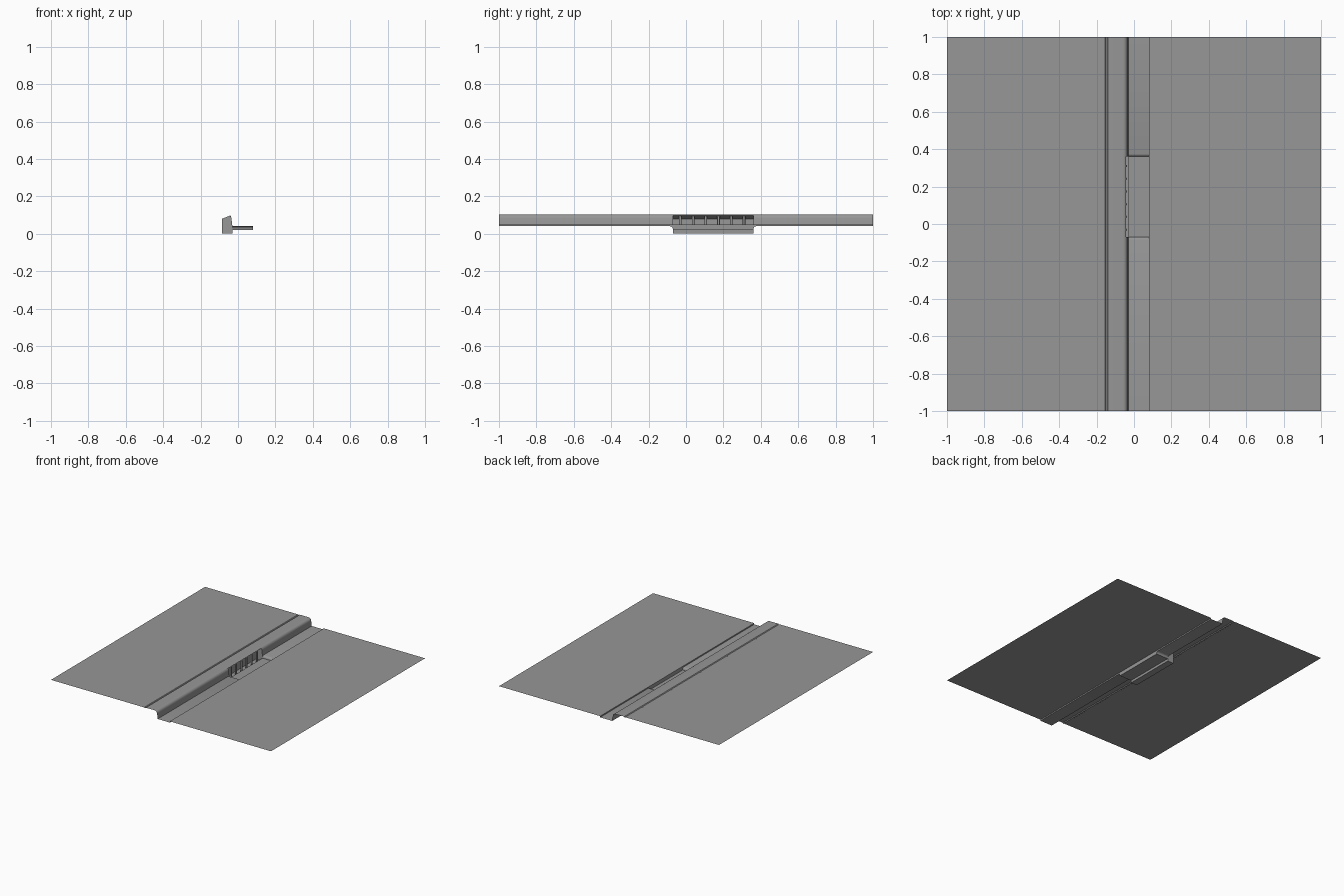
import bpy, bmesh, math

if "Cube" in bpy.data.objects:
    bpy.data.objects.remove(bpy.data.objects["Cube"])

Y0, Y1 = -0.07, 0.36          # inlet opening along the kerb
XF, XL = -0.03, 0.08          # kerb foot and road lip
ROAD, GUT, DIP, TOP = 0.05, 0.04, 0.02, 0.104

grey = bpy.data.materials.new("concrete_grey")
grey.diffuse_color = (0.31, 0.31, 0.31, 1)
grey.use_nodes = True
grey.node_tree.nodes["Principled BSDF"].inputs["Base Color"].default_value = grey.diffuse_color


def finish(ob):
    ob.data.materials.append(grey)
    bpy.ops.object.select_all(action='DESELECT')
    bpy.context.view_layer.objects.active = ob
    ob.select_set(True)
    bpy.ops.object.shade_smooth_by_angle(angle=math.radians(35))


def make(name, polys):
    bm = bmesh.new()
    for p in polys:
        bm.faces.new([bm.verts.new(v) for v in p])
    bmesh.ops.remove_doubles(bm, verts=bm.verts, dist=1e-5)
    me = bpy.data.meshes.new(name)
    bm.to_mesh(me)
    bm.free()
    ob = bpy.data.objects.new(name, me)
    bpy.context.collection.objects.link(ob)
    finish(ob)


def along_y(prof, a, b):
    # Sweep an xz profile between two y positions (normals up for rising x)
    return [[(x0, a, z0), (x1, a, z1), (x1, b, z1), (x0, b, z0)]
            for (x0, z0), (x1, z1) in zip(prof, prof[1:])]


# Pavement with its shallow groove, and the road
make("pavement", along_y([(-1, TOP - 0.002), (-0.154, TOP - 0.002), (-0.149, TOP - 0.006),
                          (-0.143, TOP - 0.006), (-0.138, TOP)], -1, 1))
make("road", along_y([(XL, GUT), (XL, ROAD), (1, ROAD)], -1, 1))

# Kerb with a rounded nose, open at the inlet
nose = [(-0.058 + 0.023 * math.sin(t), TOP - 0.023 + 0.023 * math.cos(t))
        for t in [math.radians(a) for a in (0, 15, 30, 45, 60, 75, 88)]]
upper = [(-0.138, TOP)] + nose[:4]
face = nose[3:] + [(XF, GUT)]
polys = along_y(upper, -1, 1)
for a, b in ((-1, Y0), (Y1, 1)):
    polys += along_y(face, a, b)
make("kerb", polys)

# Gutter, dropping through curved shoulders to a sunken apron
half = [(Y0 - 0.015, GUT), (Y0 - 0.008, 0.038), (Y0 - 0.003, 0.033), (Y0, 0.026), (Y0, DIP)]
mid = Y0 + Y1
path = [(-1, GUT)] + half + [(mid - y, z) for y, z in reversed(half)] + [(1, GUT)]
polys = [[(XF, a, za), (XL, a, za), (XL, b, zb), (XF, b, zb)]
         for (a, za), (b, zb) in zip(path, path[1:])]
dip = path[1:-1]
polys.append([(XL, y, z) for y, z in dip])
polys.append([(XF, y, z) for y, z in half[:4]] + [(XF, Y0, GUT)])
polys.append([(XF, mid - y, z) for y, z in reversed(half[:4])] + [(XF, Y1, GUT)])
make("gutter", polys)

# Inlet chamber: sloping ceiling, back wall, floor, sill and end walls
xt, zt = nose[3]
polys = along_y([(xt, zt), (-0.085, 0.08), (-0.085, 0), (XF, 0), (XF, DIP)], Y0, Y1)
section = [(-0.085, 0), (XF, 0), (XF, GUT)] + list(reversed(nose[3:])) + [(-0.085, 0.08)]
for y in (Y0, Y1):
    ring = [(x, y, z) for x, z in section]
    polys.append(ring if y == Y1 else ring[::-1])
make("inlet_chamber", polys)

# Upright bars across the inlet
for i in range(6):
    bpy.ops.mesh.primitive_cylinder_add(vertices=12, radius=0.007, depth=0.093,
                                        location=(-0.044, -0.03 + i * 0.068, 0.0475))
    bpy.context.object.name = f"inlet_bar_{i + 1}"
    finish(bpy.context.object)
